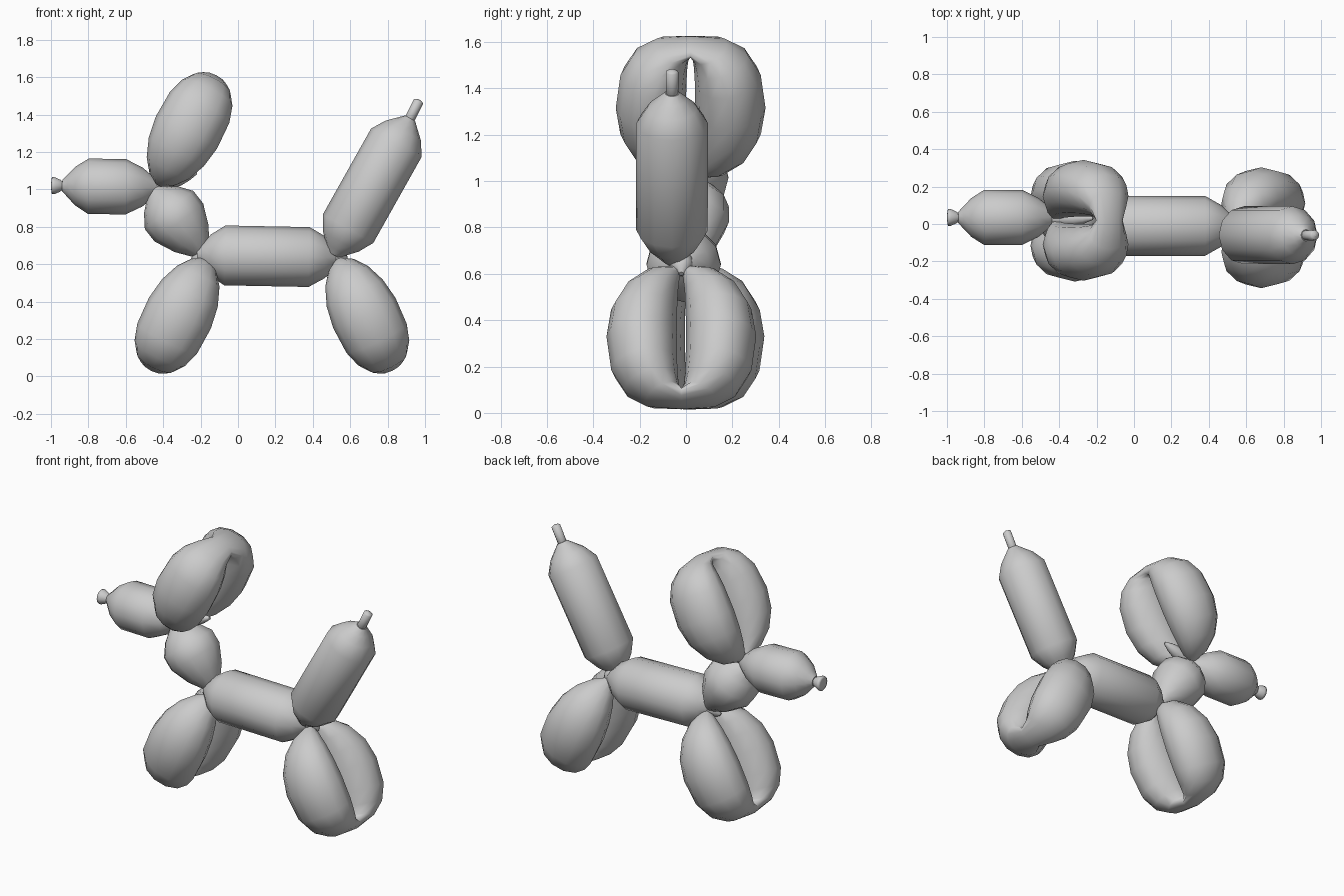
import bpy, bmesh, math
from mathutils import Vector

SIDES = 12
FOLD_STEPS = 8
ACROSS = Vector((0, 1, 0))

# Rounded balloon end: fraction of the taper length, fraction of the radius
ROUNDING = ((0, 0.2), (0.2, 0.4), (0.5, 0.7), (1, 1))


def loft(name, rings):
    """Skin elliptical rings (centre, half axis, half axis) and cap both ends."""
    bm = bmesh.new()
    angles = [math.tau * i / SIDES for i in range(SIDES)]
    loops = [[bm.verts.new(centre + u * math.cos(a) + v * math.sin(a)) for a in angles]
             for centre, u, v in rings]
    for lower, upper in zip(loops, loops[1:]):
        for i in range(SIDES):
            j = (i + 1) % SIDES
            face = bm.faces.new((lower[i], lower[j], upper[j], upper[i]))
            face.smooth = True
    bm.faces.new(loops[0][::-1])
    bm.faces.new(loops[-1])
    bmesh.ops.recalc_face_normals(bm, faces=bm.faces)
    mesh = bpy.data.meshes.new(name)
    bm.to_mesh(mesh)
    bm.free()
    obj = bpy.data.objects.new(name, mesh)
    bpy.context.collection.objects.link(obj)


def frame(start, end, y):
    """Start point, direction, sideways direction and length of a segment in the plane y."""
    start = Vector((start[0], y, start[1]))
    axis = Vector((end[0], y, end[1])) - start
    return start, axis.normalized(), axis.cross(ACROSS).normalized(), axis.length


def bubble(name, start, end, y, radius, near, far):
    """Straight balloon segment, rounded over the near and far taper lengths."""
    origin, axis, side, length = frame(start, end, y)
    profile = [(near * t, radius * r) for t, r in ROUNDING]
    profile += [(length - far * t, radius * r) for t, r in reversed(ROUNDING)]
    loft(name, [(origin + axis * t, ACROSS * r, side * r) for t, r in profile])


def folded_pair(name, start, end, y):
    """Two side by side bubbles made by folding one long segment."""
    origin, axis, side, length = frame(start, end, y)
    half = length / 2
    rings = []
    for step in range(2 * FOLD_STEPS + 1):
        # Walk out along one bubble, then back along its mirror image
        sign = 1 if step <= FOLD_STEPS else -1
        t = min(step, 2 * FOLD_STEPS - step) / FOLD_STEPS
        angle = math.pi * t
        sine = max(math.sin(angle), 0)
        cosine = math.cos(angle)
        # The folded end is squarer than the knotted end
        power = 1 if t <= 0.5 else 0.75
        reach = math.copysign(abs(cosine) ** power, cosine)
        outer = (0.05 * (1 - t) ** 4 + 0.32 * sine ** power, half * (1 - reach))
        inner = (0.02 * sine, half * (0.94 - 0.85 * reach))
        width = 0.03 + 0.05 * t + 0.13 * sine ** 1.25
        o, i = (origin + ACROSS * sign * across + axis * along
                for across, along in (outer, inner))
        rings.append(((o + i) / 2, (o - i) / 2, side * width))
    loft(name, rings)


cube = bpy.data.objects.get("Cube")
if cube:
    bpy.data.objects.remove(cube, do_unlink=True)

# Head with its tied nozzle
bubble("nozzle", (-0.92, 1.02), (-1, 1.02), y=0.035, radius=0.045, near=0.06, far=0.005)
bubble("snout", (-0.94, 1.02), (-0.42, 1.01), y=0.035, radius=0.148, near=0.14, far=0.18)

# Neck, body and tail
bubble("neck", (-0.455, 1), (-0.18, 0.65), y=0.02, radius=0.165, near=0.14, far=0.22)
bubble("body", (-0.22, 0.65), (0.55, 0.635), y=-0.01, radius=0.16, near=0.15, far=0.17)
bubble("tail", (0.51, 0.65), (0.92, 1.38), y=-0.06, radius=0.155, near=0.16, far=0.15)
bubble("tail_tip", (0.9, 1.34), (0.97, 1.48), y=-0.06, radius=0.027, near=0.01, far=0.01)

# Folded ears and legs
folded_pair("ears", (-0.425, 1.02), (-0.115, 1.61), y=0.02)
folded_pair("front_legs", (-0.165, 0.63), (-0.465, 0.03), y=0.015)
folded_pair("hind_legs", (0.535, 0.63), (0.825, 0.03), y=-0.02)

# Twists that tie neighbouring bubbles together
bubble("head_twist", (-0.5, 1), (-0.22, 1.09), y=0.03, radius=0.04, near=0.1, far=0.1)
bubble("shoulder_twist", (-0.25, 0.61), (-0.12, 0.68), y=0.01, radius=0.045, near=0.05, far=0.05)
bubble("hip_twist", (0.48, 0.69), (0.58, 0.6), y=-0.02, radius=0.05, near=0.05, far=0.05)
